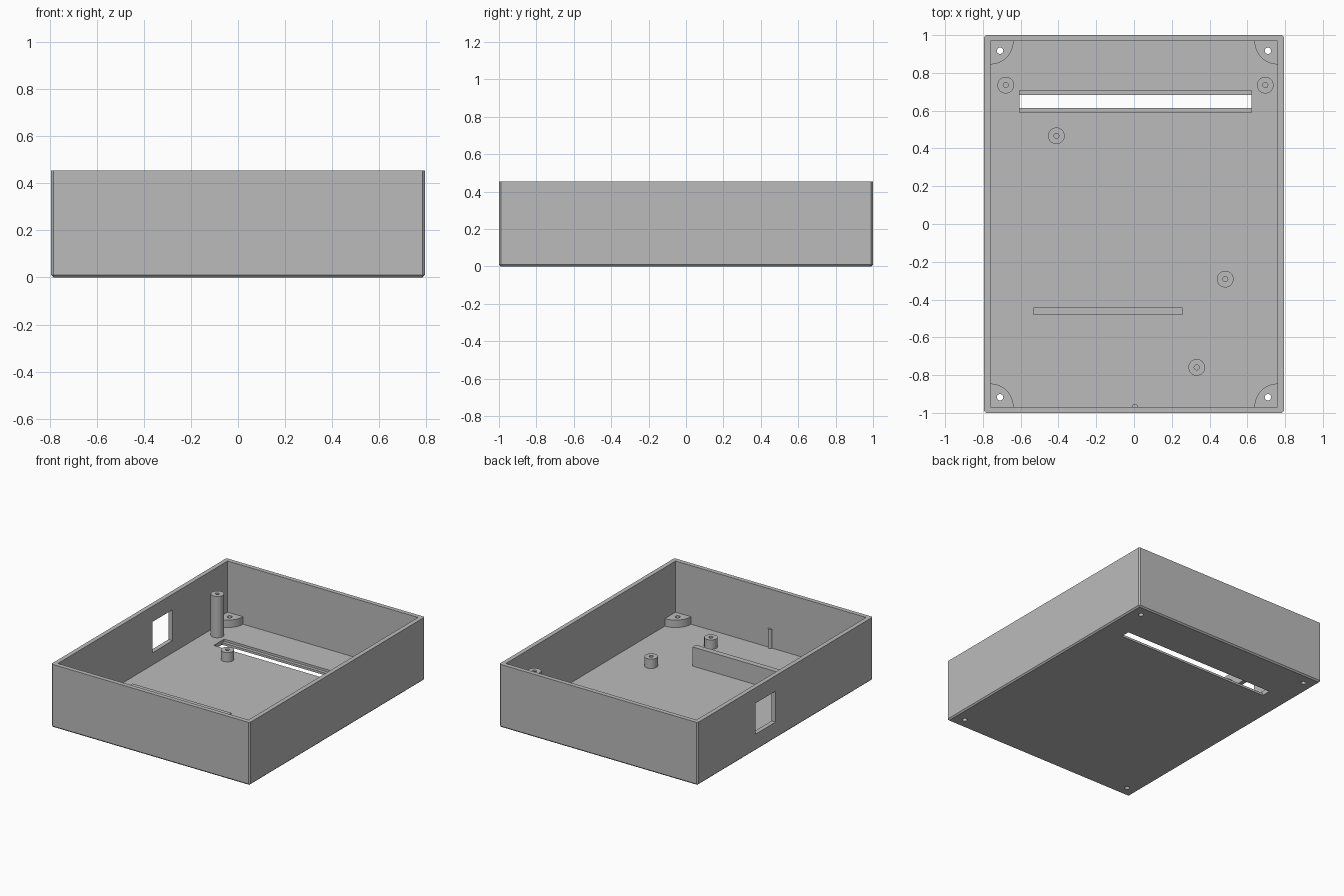
import bpy
import bmesh
from math import cos, sin, pi

cube = bpy.data.objects.get("Cube")
if cube:
    bpy.data.objects.remove(cube, do_unlink=True)

grey = bpy.data.materials.new("grey plastic")
grey.use_nodes = True
COLOUR = (0.5, 0.5, 0.5, 1)
grey.diffuse_color = COLOUR
grey.node_tree.nodes["Principled BSDF"].inputs["Base Color"].default_value = COLOUR

HX, HY, HEIGHT = 0.793, 1.0, 0.455   # outer half sizes and height
WALL = 0.032                         # wall and floor thickness
IX, IY = HX - WALL, HY - WALL        # inner half sizes


def prism(name, outline, z0, z1):
    """Upright solid with the given plan outline."""
    bm = bmesh.new()
    base = bm.faces.new([bm.verts.new((x, y, z0)) for x, y in outline])
    top = bmesh.ops.extrude_face_region(bm, geom=[base])["geom"]
    verts = [v for v in top if isinstance(v, bmesh.types.BMVert)]
    bmesh.ops.translate(bm, verts=verts, vec=(0, 0, z1 - z0))
    bmesh.ops.recalc_face_normals(bm, faces=bm.faces)
    mesh = bpy.data.meshes.new(name)
    bm.to_mesh(mesh)
    bm.free()
    mesh.materials.append(grey)
    obj = bpy.data.objects.new(name, mesh)
    bpy.context.collection.objects.link(obj)
    return obj


def rect(x0, x1, y0, y1):
    return [(x0, y0), (x1, y0), (x1, y1), (x0, y1)]


def arc(cx, cy, r, start=0, sweep=2 * pi, n=32):
    count = n if sweep > 6 else n + 1
    return [(cx + r * cos(start + sweep * i / n),
             cy + r * sin(start + sweep * i / n)) for i in range(count)]


def apply(obj, mod):
    bpy.ops.object.select_all(action="DESELECT")
    bpy.context.view_layer.objects.active = obj
    obj.select_set(True)
    bpy.ops.object.modifier_apply(modifier=mod.name)


def cut(obj, outline, z0, z1):
    """Subtract a prism from the object."""
    cutter = prism("cutter", outline, z0, z1)
    cutter.hide_render = True
    mod = obj.modifiers.new("cut", "BOOLEAN")
    mod.operation = "DIFFERENCE"
    mod.solver = "EXACT"
    mod.object = cutter
    apply(obj, mod)
    bpy.data.objects.remove(cutter, do_unlink=True)


def smooth(obj):
    bpy.ops.object.select_all(action="DESELECT")
    bpy.context.view_layer.objects.active = obj
    obj.select_set(True)
    bpy.ops.object.shade_smooth_by_angle(angle=pi / 6)


# Open tray, with chamfered upright and bottom edges
tray = prism("tray", rect(-HX, HX, -HY, HY), 0, HEIGHT)
bm = bmesh.new()
bm.from_mesh(tray.data)
edges = [e for e in bm.edges if min(v.co.z for v in e.verts) < 0.01]
bmesh.ops.bevel(bm, geom=edges, offset=0.01, segments=1, affect="EDGES")
bm.to_mesh(tray.data)
bm.free()
cut(tray, rect(-IX, IX, -IY, IY), WALL, 1)

# Stepped floor slot and side window
cut(tray, rect(-0.607, 0.623, 0.589, 0.708), WALL / 2, 0.1)
cut(tray, rect(-0.607, 0.623, 0.615, 0.684), -0.1, 0.1)
cut(tray, rect(-0.9, -0.7, 0.11, 0.34), 0.12, 0.343)

# Quarter-round corner bosses with screw holes through the floor
corners = [("back_left", 1, 1), ("back_right", -1, 1),
           ("front_right", -1, -1), ("front_left", 1, -1)]
for i, (label, sx, sy) in enumerate(corners):
    cx, cy = sx * IX, sy * IY
    quarter = arc(cx, cy, 0.123, pi + i * pi / 2, pi / 2, 16)
    boss = prism(label + "_corner_boss", [(cx, cy)] + quarter, WALL, 0.086)
    hole = arc(sx * 0.709, sy * 0.917, 0.017, n=24)
    cut(tray, hole, -0.1, 0.2)
    cut(boss, hole, -0.1, 0.2)
    smooth(boss)
smooth(tray)

# Round standoffs with blind screw holes
standoffs = [("tall_standoff_right", -0.679, 0.735, 0.33),
             ("tall_standoff_left", 0.695, 0.735, 0.33),
             ("short_standoff_back", -0.411, 0.467, 0.1),
             ("short_standoff_middle", 0.483, -0.292, 0.1),
             ("short_standoff_front", 0.332, -0.759, 0.1)]
for name, x, y, top in standoffs:
    post = prism(name, arc(x, y, 0.044), WALL, top)
    cut(post, arc(x, y, 0.0135, n=20), WALL - 0.1, 1)
    smooth(post)

# Upright rib on the floor
prism("support_rib", rect(-0.533, 0.257, -0.483, -0.443), WALL, 0.17)

# Half-round peg against the front wall
peg = prism("front_wall_peg", arc(0.005, -IY, 0.016, 0, pi, 16), WALL, 0.17)
smooth(peg)
